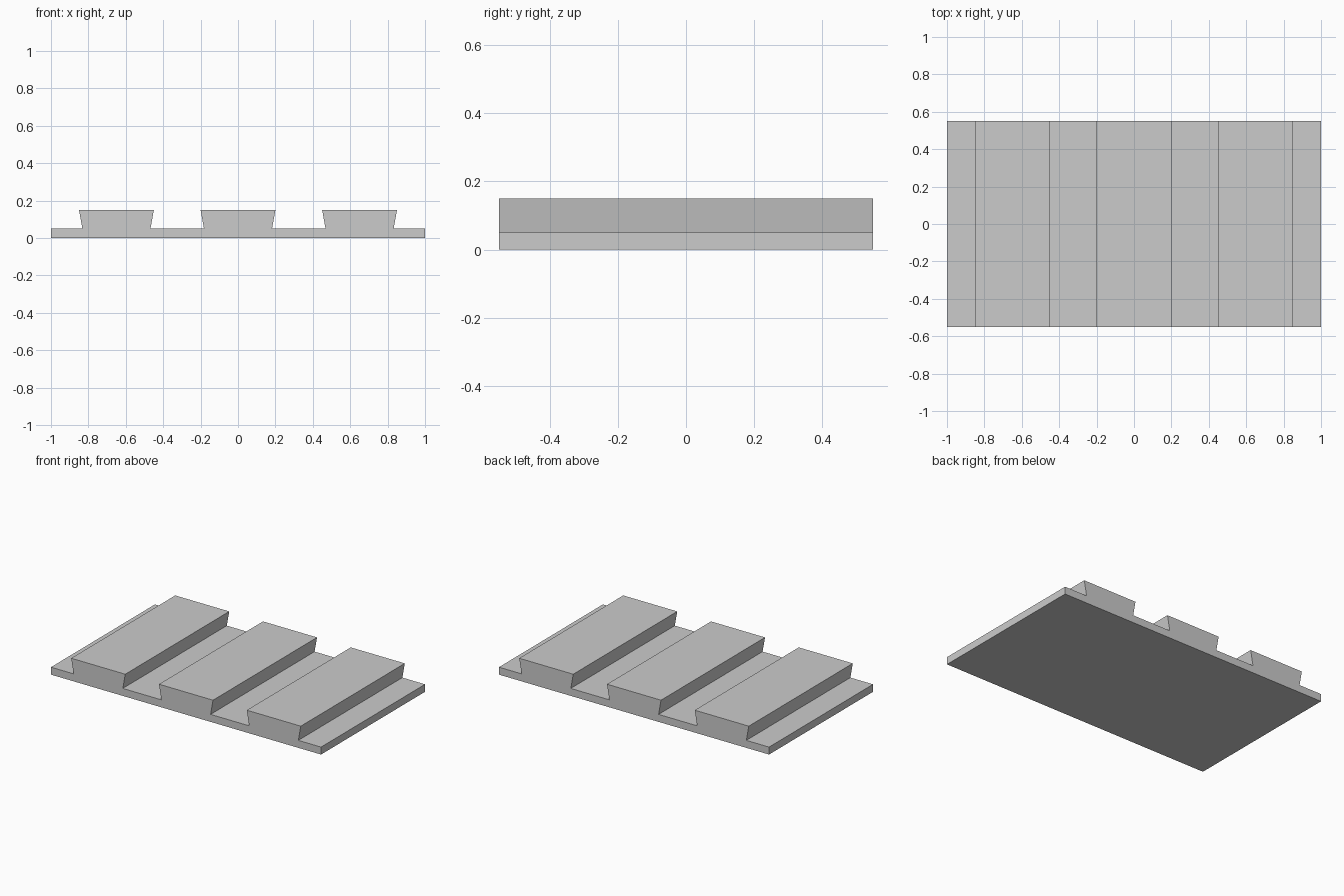
import bpy
import bmesh

default = bpy.data.objects.get("Cube")
if default:
    bpy.data.objects.remove(default, do_unlink=True)

HALF_DEPTH = 0.55
BASE_TOP, RIB_TOP = 0.05, 0.15
RIB_FOOT, RIB_HEAD = 0.182, 0.2
RIB_SPACING = 0.65

# Single plain grey for the whole panel
grey = bpy.data.materials.new("plain grey")
grey.use_nodes = True
colour = (0.6, 0.6, 0.6, 1)
grey.diffuse_color = colour
grey.node_tree.nodes["Principled BSDF"].inputs["Base Color"].default_value = colour

# Cross-section: flat base with three dovetail ribs, traced right to left on top
profile = [(-1, 0), (1, 0), (1, BASE_TOP)]
for i in (1, 0, -1):
    c = i * RIB_SPACING
    profile += [(c + RIB_FOOT, BASE_TOP), (c + RIB_HEAD, RIB_TOP),
                (c - RIB_HEAD, RIB_TOP), (c - RIB_FOOT, BASE_TOP)]
profile.append((-1, BASE_TOP))

# Extrude the section from front to back
bm = bmesh.new()
front = bm.faces.new([bm.verts.new((x, -HALF_DEPTH, z)) for x, z in profile])
extruded = bmesh.ops.extrude_face_region(bm, geom=[front], use_keep_orig=True)
moved = [g for g in extruded["geom"] if isinstance(g, bmesh.types.BMVert)]
bmesh.ops.translate(bm, verts=moved, vec=(0, 2 * HALF_DEPTH, 0))
bmesh.ops.recalc_face_normals(bm, faces=bm.faces)

mesh = bpy.data.meshes.new("dovetail_ribbed_panel")
bm.to_mesh(mesh)
bm.free()
mesh.materials.append(grey)
panel = bpy.data.objects.new("dovetail_ribbed_panel", mesh)
bpy.context.collection.objects.link(panel)
